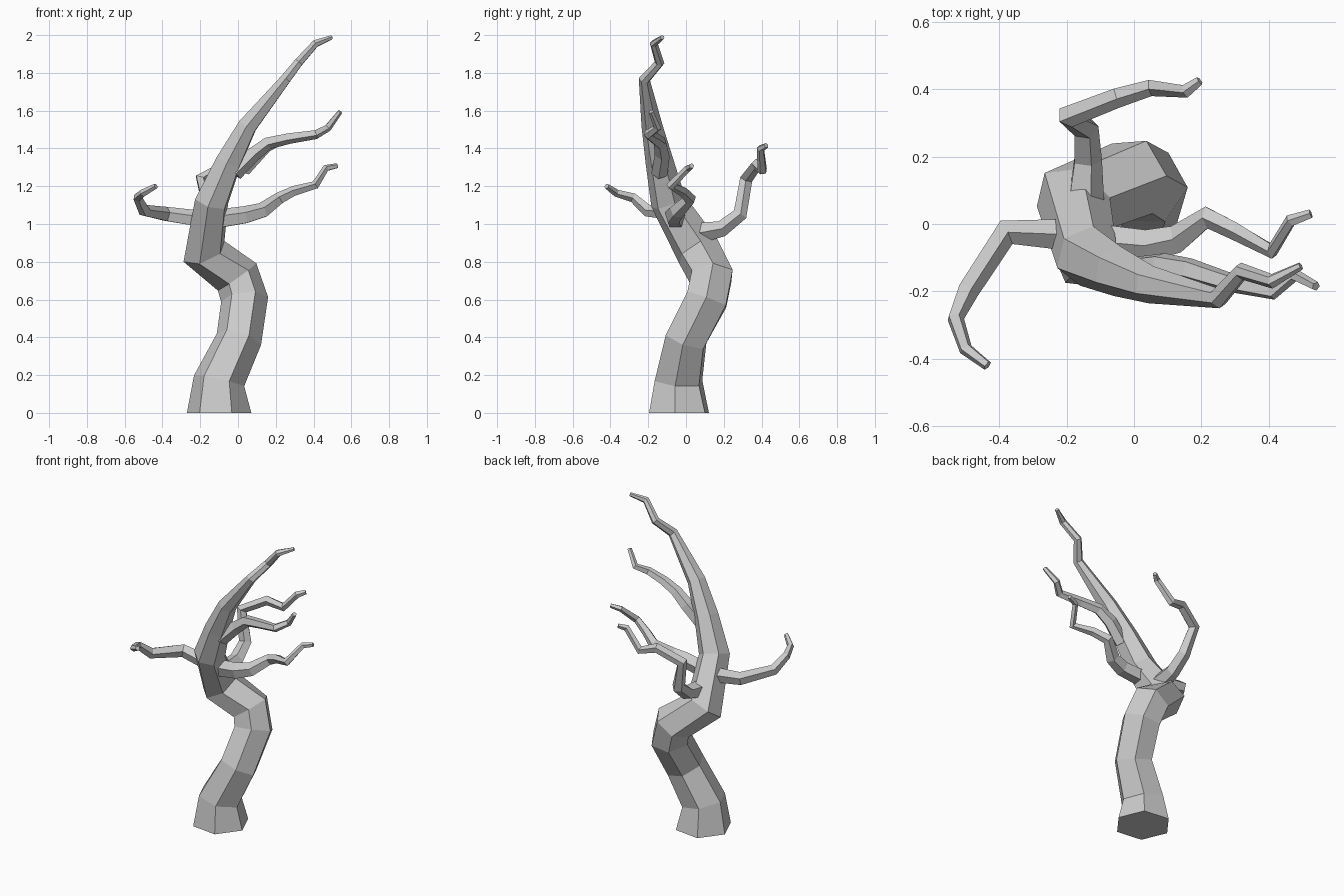
import bpy, bmesh, math
from mathutils import Vector


def limb(name, path, sides, turn=0.0, flat_start=False):
    """Faceted tapering tube through (x, y, z, radius) points, capped at both ends."""
    pts = [Vector(p[:3]) for p in path]
    last = len(pts) - 1
    bm = bmesh.new()
    rings, prev_t, side = [], None, None
    for i, p in enumerate(pts):
        a = (p - pts[i - 1]).normalized() if i else (pts[1] - p).normalized()
        b = (pts[i + 1] - p).normalized() if i < last else a
        t = (a + b).normalized()
        if i == 0 and flat_start:
            t = Vector((0, 0, 1))
        # carry the ring orientation along the path without twisting
        if side is None:
            ref = Vector((1, 0, 0)) if abs(t.x) < 0.8 else Vector((0, 0, 1))
            side = ref - t * ref.dot(t)
        else:
            side = prev_t.rotation_difference(t) @ side
            side -= t * side.dot(t)
        side.normalize()
        prev_t = t
        up = t.cross(side)
        ring = []
        for k in range(sides):
            ang = turn + 2 * math.pi * k / sides
            ring.append(bm.verts.new(
                p + path[i][3] * (side * math.cos(ang) + up * math.sin(ang))))
        rings.append(ring)
    for r0, r1 in zip(rings, rings[1:]):
        for k in range(sides):
            n = (k + 1) % sides
            bm.faces.new((r0[k], r0[n], r1[n], r1[k]))
    bm.faces.new(rings[0][::-1])
    bm.faces.new(rings[-1])
    bmesh.ops.recalc_face_normals(bm, faces=bm.faces)
    mesh = bpy.data.meshes.new(name)
    bm.to_mesh(mesh)
    bm.free()
    obj = bpy.data.objects.new(name, mesh)
    bpy.context.collection.objects.link(obj)
    return obj


# Crooked trunk running up into the leader branch
limb("trunk", [
    (-0.10, -0.037, 0.00, 0.172), (-0.10, -0.04, 0.17, 0.137),
    (0.005, 0.00, 0.39, 0.122), (0.035, 0.11, 0.60, 0.125),
    (-0.005, 0.135, 0.72, 0.125), (-0.18, 0.065, 0.855, 0.122),
    (-0.14, -0.095, 1.12, 0.095), (-0.05, -0.14, 1.33, 0.075),
    (0.05, -0.18, 1.52, 0.056), (0.25, -0.22, 1.765, 0.031),
    (0.32, -0.14, 1.855, 0.026), (0.41, -0.17, 1.955, 0.022),
    (0.495, -0.125, 1.988, 0.012)], 6, math.radians(-7), True)

# Upper right branch
limb("upper_right_branch", [
    (-0.02, -0.14, 1.27, 0.045), (0.08, -0.125, 1.37, 0.042),
    (0.16, -0.135, 1.43, 0.036), (0.27, -0.17, 1.455, 0.031),
    (0.41, -0.20, 1.475, 0.026), (0.475, -0.15, 1.51, 0.021),
    (0.54, -0.185, 1.595, 0.014)], 5)

# Lower right branch
limb("lower_right_branch", [
    (-0.13, -0.05, 1.02, 0.055), (0.04, -0.065, 1.045, 0.050),
    (0.13, -0.045, 1.07, 0.044), (0.22, 0.02, 1.135, 0.034),
    (0.30, -0.02, 1.175, 0.028), (0.41, -0.08, 1.205, 0.024),
    (0.465, 0.01, 1.295, 0.019), (0.525, 0.03, 1.308, 0.014)], 5)

# Left branch curling to the front
limb("left_branch", [
    (-0.14, -0.03, 1.03, 0.055), (-0.24, -0.03, 1.03, 0.046),
    (-0.38, -0.025, 1.05, 0.041), (-0.495, -0.20, 1.07, 0.034),
    (-0.53, -0.28, 1.14, 0.026), (-0.50, -0.37, 1.165, 0.021),
    (-0.435, -0.42, 1.20, 0.015)], 5)

# Back branch
limb("back_branch", [
    (-0.15, 0.00, 0.94, 0.065), (-0.14, 0.19, 0.975, 0.045),
    (-0.145, 0.285, 1.05, 0.040), (-0.195, 0.32, 1.24, 0.035),
    (-0.05, 0.375, 1.315, 0.031), (0.05, 0.405, 1.285, 0.026),
    (0.155, 0.395, 1.40, 0.021), (0.195, 0.425, 1.415, 0.014)], 5)
